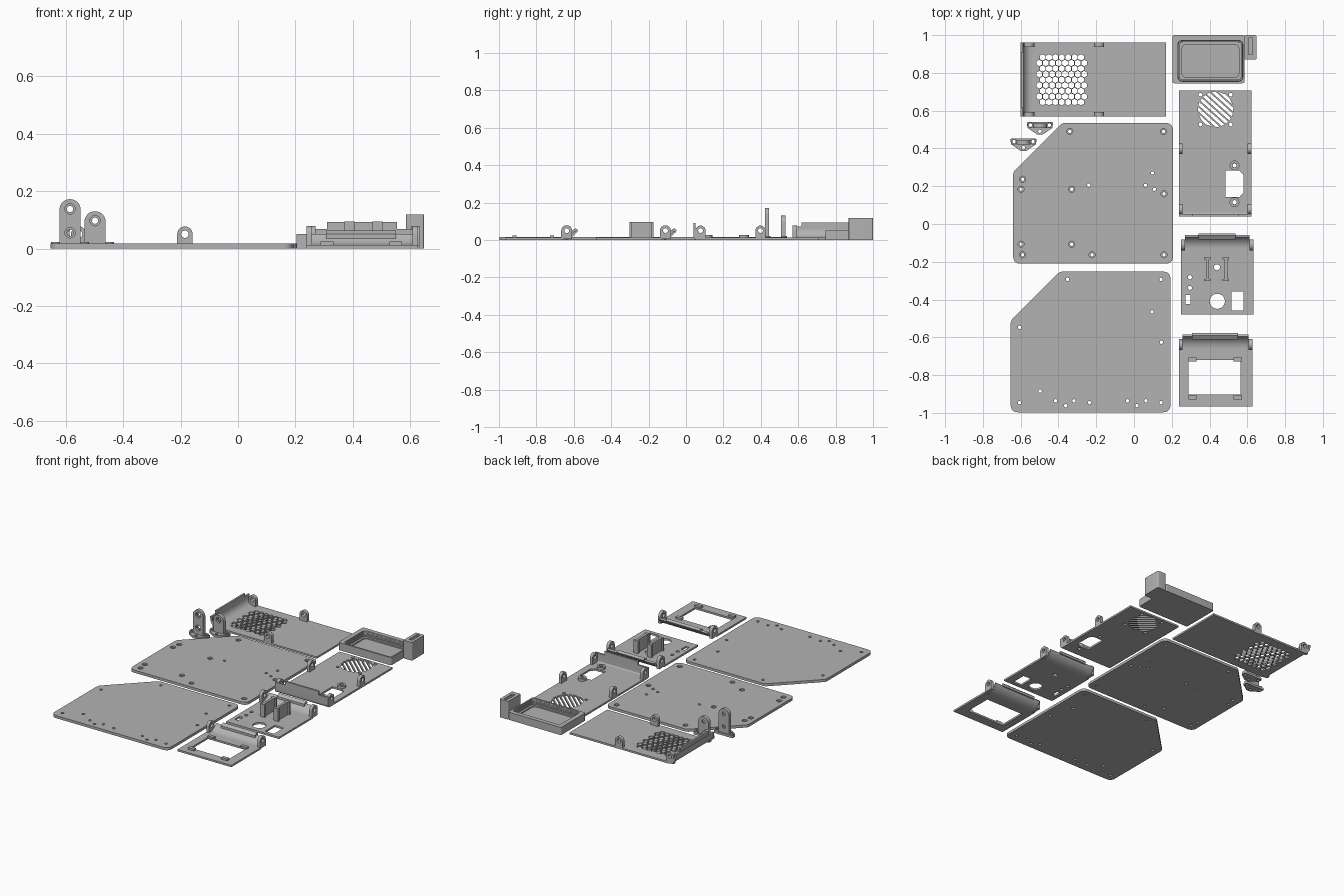
import bpy, bmesh, math
from mathutils import Matrix, Vector

if "Cube" in bpy.data.objects:
    bpy.data.objects.remove(bpy.data.objects["Cube"])

grey = bpy.data.materials.new("grey plastic")
grey.diffuse_color = (0.45, 0.45, 0.45, 1)
grey.use_nodes = True
grey.node_tree.nodes["Principled BSDF"].inputs["Base Color"].default_value = grey.diffuse_color
XY = Matrix.Identity(4)
XZ = Matrix(((1, 0, 0, 0), (0, 0, -1, 0), (0, 1, 0, 0), (0, 0, 0, 1)))   # local x, y, z -> x, z, -y
YZ = Matrix(((0, 0, 1, 0), (1, 0, 0, 0), (0, 1, 0, 0), (0, 0, 0, 1)))    # local x, y, z -> y, z, x


def circle(x, y, r, n=20):
    return [(x + r * math.cos(2 * math.pi * i / n + math.pi / 2),
             y + r * math.sin(2 * math.pi * i / n + math.pi / 2)) for i in range(n)]


def rect(x0, x1, y0, y1):
    return [(x0, y0), (x1, y0), (x1, y1), (x0, y1)]


def rounded(pts, r, n=6):
    out = []
    for i, p in enumerate(pts):
        p = Vector(p)
        a, b = (Vector(pts[i - 1]) - p), (Vector(pts[(i + 1) % len(pts)]) - p)
        d = r / math.tan(a.angle(b) / 2)
        a, b = p + a.normalized() * d, p + b.normalized() * d
        for k in range(n + 1):
            t = k / n
            out.append(tuple(a * (1 - t) ** 2 + p * (2 * t * (1 - t)) + b * t * t))
    return out


def prism(name, outline, lo, hi, holes=(), frame=XY):
    """Extrude a filled outline with holes from lo to hi along the frame's normal."""
    cu = bpy.data.curves.new(name, 'CURVE')
    cu.dimensions, cu.fill_mode, cu.extrude = '2D', 'BOTH', (hi - lo) / 2
    for loop in [outline, *holes]:
        s = cu.splines.new('POLY')
        s.points.add(len(loop) - 1)
        for q, p in zip(s.points, loop):
            q.co = (p[0], p[1], 0, 1)
        s.use_cyclic_u = True
    tmp = bpy.data.objects.new(name + "_outline", cu)
    bpy.context.collection.objects.link(tmp)
    dg = bpy.context.evaluated_depsgraph_get()
    me = bpy.data.meshes.new_from_object(tmp.evaluated_get(dg))
    bpy.data.objects.remove(tmp)
    me.transform(frame @ Matrix.Translation((0, 0, (lo + hi) / 2)))
    bm = bmesh.new()
    bm.from_mesh(me)
    bmesh.ops.remove_doubles(bm, verts=bm.verts, dist=1e-5)
    bmesh.ops.recalc_face_normals(bm, faces=bm.faces)
    bm.to_mesh(me)
    bm.free()
    me.materials.clear()
    me.materials.append(grey)
    ob = bpy.data.objects.new(name, me)
    bpy.context.collection.objects.link(ob)
    me.shade_smooth()
    me.set_sharp_from_angle(angle=math.radians(30))
    return ob


def box(name, x0, x1, y0, y1, z0, z1):
    return prism(name, rect(x0, x1, y0, y1), z0, z1)


def ear(name, c, lo, hi, frame, r=0.027, zc=0.05, hole=0.013):
    arch = [(c + r * math.cos(a * math.pi / 12), zc + r * math.sin(a * math.pi / 12)) for a in range(13)]
    prism(name, [(c - r, 0.005), (c + r, 0.005)] + arch, lo, hi, [circle(c, zc, hole)], frame)


def curl(name, start, sign, R, angle, straight, lo, hi, frame):
    """Panel edge that bends upward; start is where the flat floor ends."""
    inner, outer = [], []
    for i in range(9):
        a = math.radians(angle) * i / 8
        inner.append(((R - T) * math.sin(a), R - (R - T) * math.cos(a)))
        outer.append((R * math.sin(a), R - R * math.cos(a)))
    a = math.radians(angle)
    for side in (inner, outer):
        u, z = side[-1]
        side.append((u + straight * math.cos(a), z + straight * math.sin(a)))
    prism(name, [(start + sign * u, z) for u, z in outer + inner[::-1]], lo, hi, (), frame)


T = 0.012      # panel thickness

# Two large base plates with a cut corner
shape = [(-0.64, -0.21), (0.206, -0.21), (0.206, 0.535), (-0.38, 0.535), (-0.64, 0.275)]
sunk = [(-.34, .49), (.157, .49), (-.59, .237), (-.598, .184), (-.33, .184), (.159, .16),
        (-.598, -.107), (-.59, -.163), (-.33, -.107), (-.222, -.163), (.159, -.163)]
small = [(-.24, .205), (.061, .205), (.098, .27), (.108, .184)]
for name, lo, hi, r in (("mount_plate_lower", 0, 0.008, 0.009), ("mount_plate_upper", 0.008, 0.017, 0.016)):
    prism(name, rounded(shape, 0.04), lo, hi,
          [circle(x, y, r) for x, y in sunk] + [circle(x, y, 0.009) for x, y in small])
pins = [(-.352, -.293), (.143, -.293), (.095, -.465), (.145, -.626), (-.606, -.547), (-.606, -.946),
        (-.497, -.885), (-.415, -.936), (-.362, -.962), (-.318, -.936), (-.235, -.946),
        (-.034, -.936), (.016, -.962), (.063, -.936), (.143, -.946)]
prism("cover_plate", rounded([(x - 0.013, y - 0.787) for x, y in shape], 0.04), 0, 0.017,
      [circle(x, y, 0.009) for x, y in pins])

# Vented panel with hexagonal grille, bent end and ears
hexes = [circle(-0.484 + 0.0339 * k - (0.017 if row % 2 else 0), 0.882 - 0.0296 * row, 0.0172, 6)
         for row in range(9) for k in range(8 if row % 2 else 7)]
prism("vent_panel", rect(-0.54, 0.17, 0.57, 0.96), 0, T, hexes)
curl("vent_panel_end", -0.54, -1, 0.06, 90, 0.012, -0.96, -0.57, XZ)
box("vent_panel_tab", -0.597, -0.585, 0.617, 0.91, 0.06, 0.094)
for y in (0.57, 0.937):
    for x in (-0.555, -0.185):
        ear("vent_panel_ear", x, -y - 0.023, -y, XZ)

# Fan panel: round diagonal grille, socket window, screw bosses
cx, cy, R = 0.432, 0.607, 0.094
slots = []
ang = math.radians(-42)
for k in range(-3, 5):
    loop = []
    d0, d1 = (k - 0.5) * 0.0245 - 0.008, (k - 0.5) * 0.0245 + 0.008
    for d, s in ((d0, -1), (d0, 1), (d1, 1), (d1, -1)):
        u = s * math.sqrt(max(R * R - d * d, 0.0002))
        loop.append((cx + u * math.cos(ang) - d * math.sin(ang), cy + u * math.sin(ang) + d * math.cos(ang)))
    slots.append(loop)
screws = [circle(x, y, 0.01) for x in (0.352, 0.512) for y in (0.527, 0.684)]
socket = [(0.484, 0.142), (0.558, 0.142), (0.579, 0.165), (0.579, 0.26), (0.558, 0.283), (0.484, 0.283)]
bosses = [(0.532, 0.31), (0.532, 0.115)]
prism("fan_panel", rect(0.238, 0.622, 0.06, 0.708), 0, T,
      slots + screws + [socket] + [circle(x, y, 0.011) for x, y in bosses])
for x, y in bosses:
    prism("socket_boss", circle(x, y, 0.026), T, 0.028, [circle(x, y, 0.012)])
curl("fan_panel_end", 0.06, -1, 0.02, 90, 0.048, 0.238, 0.622, YZ)
box("fan_panel_tab", 0.31, 0.553, 0.04, 0.052, 0.06, 0.092)
for x in (0.238, 0.602):
    for y in (0.078, 0.398):
        ear("fan_panel_ear", y, x, x + 0.02, YZ)


# Two panels with a curled rear edge, clip bar and hinge ears
def curled_panel(name, x0, x1, yf, yb, holes, lip):
    prism(name, rect(x0, x1, yf, yb - 0.08), 0, T, holes)
    curl(name + "_rear", yb - 0.08, 1, 0.08, 60, 0.005, x0 + 0.02, x1 - 0.02, YZ)
    prism(name + "_clip", [(yb - 0.033, 0.035), (yb - 0.005, 0.04), (yb, 0.052), (yb - 0.012, 0.063),
                           (yb - 0.033, 0.05)], *lip, (), YZ)
    for x in (x0, x1 - 0.02):
        ear(name + "_ear", yb - 0.06, x, x + 0.02, YZ, 0.029)


curled_panel("connector_panel", 0.25, 0.632, -0.48, -0.05,
             [rect(0.273, 0.298, -0.424, -0.375), rect(0.516, 0.58, -0.457, -0.357),
              circle(0.441, -0.409, 0.04, 32), circle(0.296, -0.282, 0.011),
              circle(0.296, -0.338, 0.011), circle(0.439, -0.229, 0.016)], (0.341, 0.537))
for x in (0.388, 0.486):      # upright holders with flanged ends
    box("holder_web", x - 0.008, x + 0.008, -0.29, -0.188, T, 0.095)
    for y in (-0.303, -0.188):
        box("holder_flange", x - 0.017, x + 0.017, y, y + 0.013, T, 0.095)
curled_panel("screen_panel", 0.238, 0.627, -0.965, -0.578,
             [rect(0.288, 0.565, -0.902, -0.72)], (0.306, 0.55))
for x in (0.31, 0.55):
    for y in (-0.717, -0.917):
        box("screen_clip", x - 0.022, x + 0.022, y - 0.011, y + 0.011, T, 0.024)

# Tray: floor, rim and sloped inner walls
outer = rounded(rect(0.203, 0.585, 0.745, 1.0), 0.012)
prism("tray_floor", outer, 0, 0.01)
steps = 5
for i in range(steps):
    g = 0.022 * (1 - math.sqrt(1 - (1 - i / steps) ** 2))
    prism("tray_wall", outer, 0.01 + 0.008 * i, 0.018 + 0.008 * i,
          [rounded(rect(0.232 + g, 0.577 - g, 0.755 + g, 0.972 - g), 0.025)])

# Slotted block beside the tray
block = rounded(rect(0.585, 0.648, 0.87, 1.0), 0.008)
prism("block_base", block, 0, 0.03)
prism("slotted_block", block, 0.03, 0.118, [rect(0.606, 0.628, 0.898, 0.985)])

# Two standing brackets on triangular feet
for x, y, h, hs in ((-0.585, 0.44, 0.172, (0.055, 0.138)), (-0.498, 0.527, 0.13, (0.097,))):
    feet = [(x - 0.05, y - 0.004), (x + 0.05, y - 0.004), (x, y - 0.036)]
    prism("bracket_foot", rounded([(x - 0.07, y + 0.013), (x - 0.066, y - 0.018), (x - 0.014, y - 0.054),
                                   (x + 0.014, y - 0.054), (x + 0.066, y - 0.018), (x + 0.07, y + 0.013)], 0.008),
          0, 0.014, [circle(a, b, 0.009) for a, b in feet])
    for a, b in feet[:2]:
        prism("foot_boss", circle(a, b, 0.016), 0.014, 0.022, [circle(a, b, 0.009)])
    arch = [(x + 0.037 * math.cos(a * math.pi / 16), h - 0.037 + 0.037 * math.sin(a * math.pi / 16)) for a in range(17)]
    face = [(x - 0.037, 0.01), (x + 0.037, 0.01)] + arch
    prism("bracket_back", face, -y - 0.005, -y + 0.006, [circle(x, z, 0.011) for z in hs], XZ)
    prism("bracket_front", face, -y + 0.006, -y + 0.018, [circle(x, z, 0.018) for z in hs], XZ)
